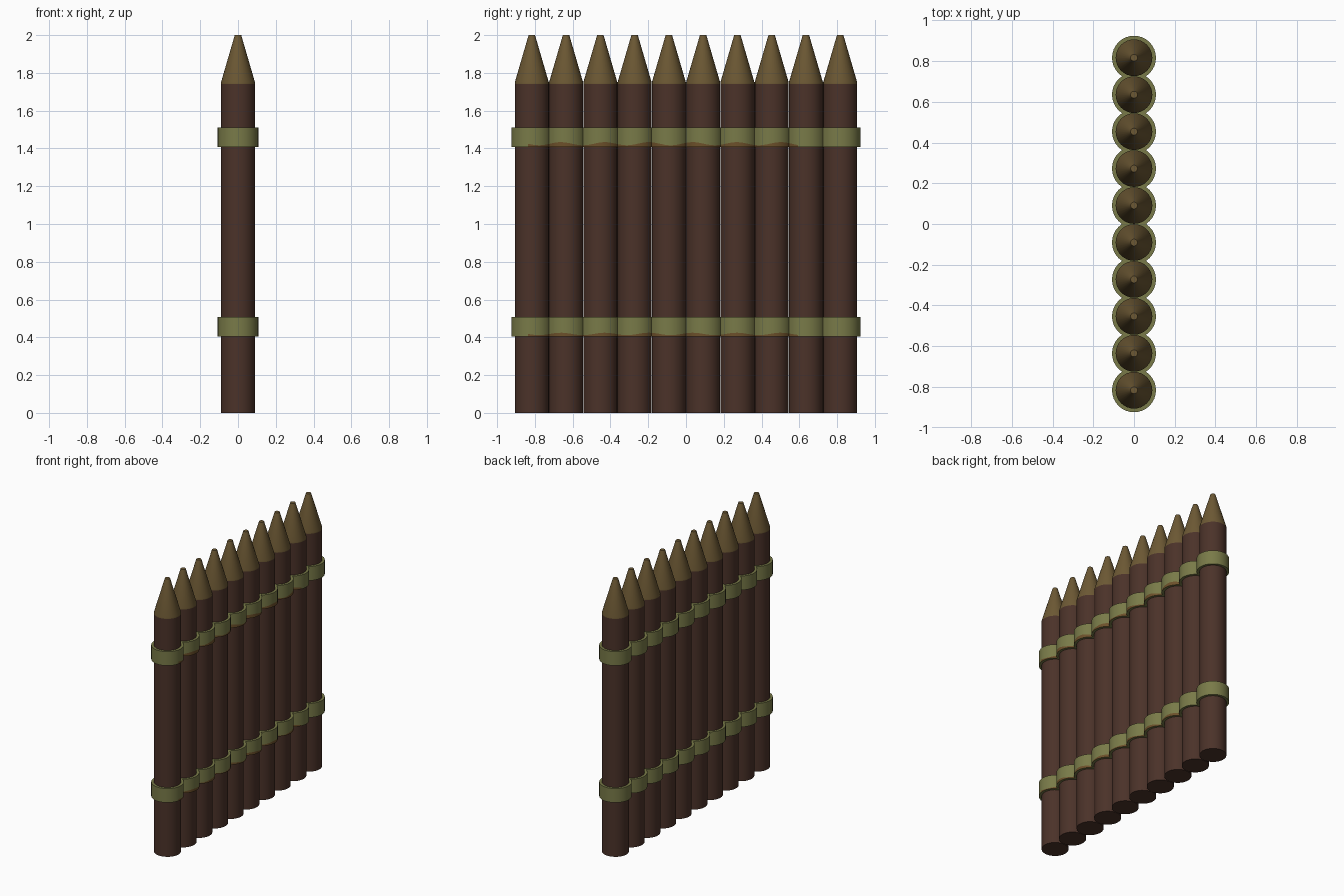
import bpy, math

if "Cube" in bpy.data.objects:
    bpy.data.objects.remove(bpy.data.objects["Cube"])

COUNT, STEP, SEG = 10, 0.1814, 32
LOG_R, BAND_R = 0.09, 0.108


def material(name, rgb):
    m = bpy.data.materials.new(name)
    m.diffuse_color = (*rgb, 1)
    m.use_nodes = True
    m.node_tree.nodes["Principled BSDF"].inputs["Base Color"].default_value = m.diffuse_color
    return m


BARK = material("dark bark", (0.070, 0.032, 0.022))
CUT = material("cut wood", (0.150, 0.098, 0.034))
ROPE = material("olive rope", (0.190, 0.195, 0.065))
STAIN = material("brown stain", (0.150, 0.080, 0.023))


def lathe(name, profile, y, mats, closed=False, wave=None, pick=None):
    """Revolve (radius, z) points around a vertical axis at the given y."""
    verts, faces = [], []
    n = len(profile)
    for i in range(SEG):
        a = 2 * math.pi * i / SEG
        for k, (r, z) in enumerate(profile):
            x, yy = r * math.cos(a), y + r * math.sin(a)
            if wave:
                z += wave(k, yy)
            verts.append((x, yy, z))
    for i in range(SEG):
        j = (i + 1) % SEG
        for k in range(n if closed else n - 1):
            m = (k + 1) % n
            faces.append((i * n + k, j * n + k, j * n + m, i * n + m))
    if not closed:
        faces.append([i * n for i in reversed(range(SEG))])
        faces.append([i * n + n - 1 for i in range(SEG)])
    me = bpy.data.meshes.new(name)
    me.from_pydata(verts, [], faces)
    for m in mats:
        me.materials.append(m)
    for p in me.polygons:
        p.material_index = pick(p)
    ob = bpy.data.objects.new(name, me)
    bpy.context.collection.objects.link(ob)
    bpy.ops.object.select_all(action='DESELECT')
    ob.select_set(True)
    bpy.context.view_layer.objects.active = ob
    bpy.ops.object.shade_smooth_by_angle(angle=math.radians(35))
    return ob


for i in range(COUNT):
    y = (i - (COUNT - 1) / 2) * STEP
    # sharpened log
    lathe("log_%d" % (i + 1),
          [(LOG_R, 0), (LOG_R, 1.742), (LOG_R, 1.75), (0.017, 2.0)],
          y, [BARK, CUT], pick=lambda p: int(p.center.z > 1.742))
    # binding rings with a wavy stain along the lower edge of the +x side
    for tag, z0, h in (("lower", 0.405, 0.013), ("upper", 1.408, 0.017)):
        def wave(k, yy, h=h):
            return h * 0.5 * math.sin(yy * 27 + 0.6) if k == 2 else 0

        def stained(p, z0=z0):
            low = p.center.z < z0 + 0.02 and p.center.x > 0
            return int(low and p.normal.x > 0.3 and -0.83 < p.center.y < 0.6)

        lathe("%s_binding_%d" % (tag, i + 1),
              [(LOG_R - 0.004, z0), (BAND_R, z0), (BAND_R, z0 + h),
               (BAND_R, z0 + 0.103), (LOG_R - 0.004, z0 + 0.103)],
              y, [ROPE, STAIN], closed=True, wave=wave, pick=stained)
